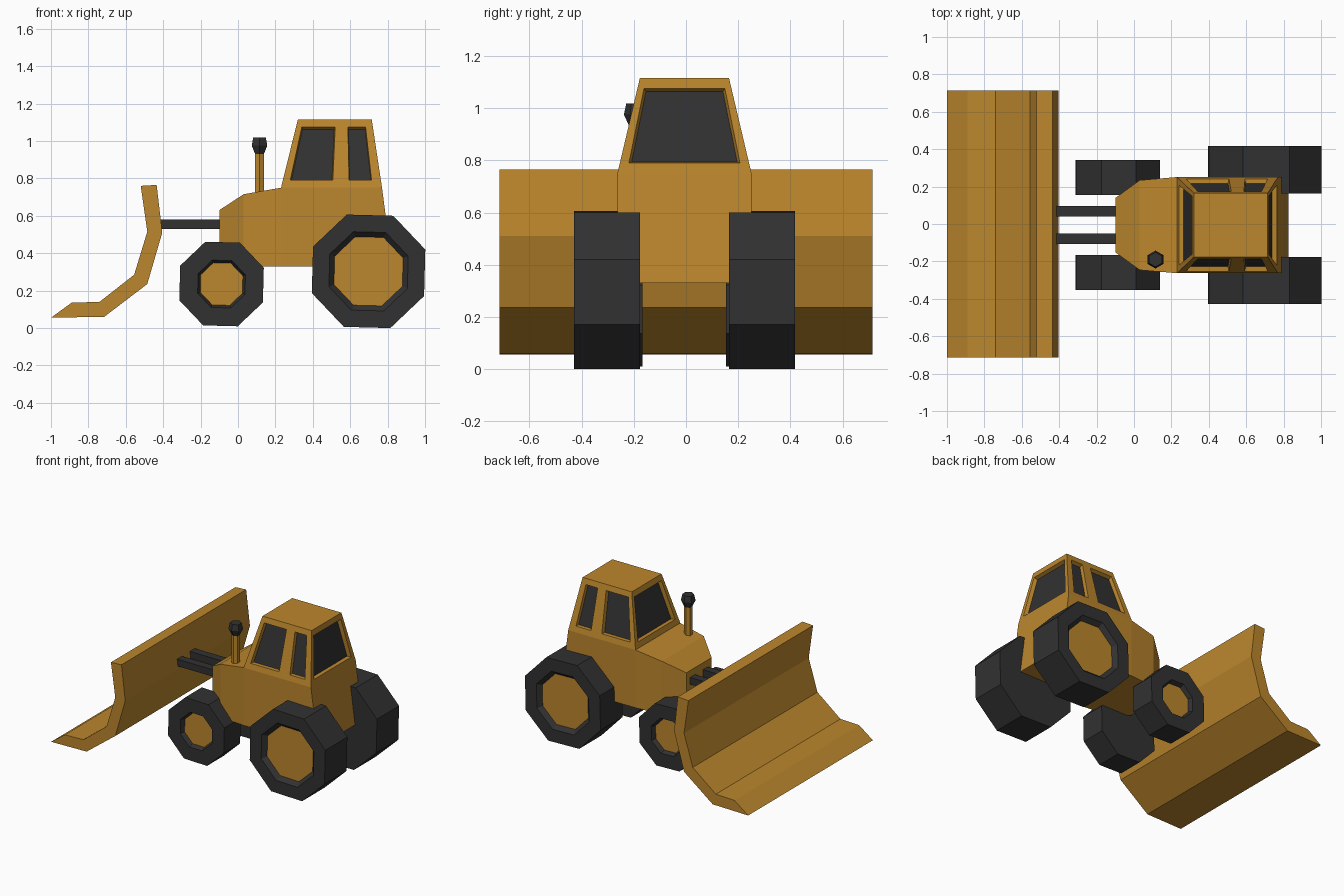
import bpy, bmesh
from math import sin, cos, radians, tau
from mathutils import Vector

if "Cube" in bpy.data.objects:
    bpy.data.objects.remove(bpy.data.objects["Cube"])

MID = -0.006  # the tractor sits a hair off the blade's centre line


def material(name, rgb):
    m = bpy.data.materials.new(name)
    m.diffuse_color = (*rgb, 1)
    m.use_nodes = True
    m.node_tree.nodes["Principled BSDF"].inputs["Base Color"].default_value = m.diffuse_color
    return m


GOLD = material("gold_paint", (0.50, 0.24, 0.026))
DARK = material("dark_rubber", (0.031, 0.031, 0.031))


def make(name, bm, mat, recalc=True):
    bmesh.ops.remove_doubles(bm, verts=bm.verts, dist=1e-5)
    if recalc:
        bmesh.ops.recalc_face_normals(bm, faces=bm.faces)
    me = bpy.data.meshes.new(name)
    bm.to_mesh(me)
    bm.free()
    me.materials.append(mat)
    ob = bpy.data.objects.new(name, me)
    bpy.context.collection.objects.link(ob)
    return ob


def loft(name, rings, mat, cap_start=True, cap_end=True):
    """Skin a row of equal-length point rings."""
    bm = bmesh.new()
    vs = [[bm.verts.new(p) for p in r] for r in rings]
    n = len(vs[0])
    for a, b in zip(vs, vs[1:]):
        for i in range(n):
            j = (i + 1) % n
            bm.faces.new((a[i], a[j], b[j], b[i]))
    if cap_start:
        bm.faces.new(vs[0][::-1])
    if cap_end:
        bm.faces.new(vs[-1])
    return make(name, bm, mat)


def ring(centre, r, n, phase, axis):
    cx, cy, cz = centre
    pts = []
    for i in range(n):
        a = radians(phase) + tau * i / n
        u, v = r * cos(a), r * sin(a)
        pts.append((cx + u, cy, cz + v) if axis == "y" else (cx + u, cy + v, cz))
    return pts


# Dozer blade: side profile swept across the width
BLADE = [(-0.52, 0.76), (-0.435, 0.765), (-0.405, 0.51), (-0.485, 0.235), (-0.715, 0.06),
         (-1.0, 0.055), (-0.89, 0.135), (-0.74, 0.14), (-0.555, 0.285), (-0.485, 0.515)]
loft("blade", [[(x, y, z) for x, z in BLADE] for y in (-0.715, 0.715)], GOLD)

# Push arms
for side, s in (("right", -1), ("left", 1)):
    y0, y1 = MID + s * 0.045, MID + s * 0.102
    loft(side + "_push_arm",
         [[(x, y0, 0.53), (x, y1, 0.53), (x, y1, 0.58), (x, y0, 0.58)] for x in (-0.42, -0.08)], DARK)

# Body: cross-sections from nose to tail (bottom x, top x, half width, top z)
SECTIONS = [(-0.10, -0.10, 0.145, 0.63), (0.03, 0.03, 0.24, 0.715),
            (0.23, 0.23, 0.257, 0.75), (0.825, 0.77, 0.257, 0.75)]
loft("body", [[(xb, MID - w, 0.33), (xb, MID + w, 0.33), (xt, MID + w, zt), (xt, MID - w, zt)]
              for xb, xt, w, zt in SECTIONS], GOLD)

# Cab: tapered box whose four walls hold recessed windows
base = [Vector((x, MID + y, 0.75)) for x, y in
        ((0.23, -0.257), (0.77, -0.257), (0.77, 0.257), (0.23, 0.257))]
roof = [Vector((x, MID + y, 1.115)) for x, y in
        ((0.32, -0.171), (0.715, -0.171), (0.715, 0.171), (0.32, 0.171))]
SIDE = [0, 0.075, 0.51, 0.675, 0.905, 1]
END = [0, 0.07, 0.93, 1]
WALLS = [SIDE, END, [1 - u for u in reversed(SIDE)], END]
ROWS = [0, 0.11, 0.89, 1]
cab, glass = bmesh.new(), bmesh.new()


def quad(bm, pts):
    bm.faces.new([bm.verts.new(p) for p in pts])


for k, cols in enumerate(WALLS):
    a, b, c, d = base[k], base[(k + 1) % 4], roof[(k + 1) % 4], roof[k]
    inward = -(b - a).cross(d - a).normalized() * 0.025
    for i in range(len(cols) - 1):
        for j in range(3):
            cell = [a.lerp(b, u).lerp(d.lerp(c, u), v) for u, v in
                    ((cols[i], ROWS[j]), (cols[i + 1], ROWS[j]),
                     (cols[i + 1], ROWS[j + 1]), (cols[i], ROWS[j + 1]))]
            if j == 1 and i % 2 == 1:
                centre = sum(cell, Vector()) / 4
                deep = [p.lerp(centre, 0.05) + inward for p in cell]
                quad(glass, deep)
                for m in range(4):
                    n = (m + 1) % 4
                    quad(cab, (cell[m], cell[n], deep[n], deep[m]))
            else:
                quad(cab, cell)
quad(cab, roof)
make("cab", cab, GOLD, recalc=False)
make("cab_windows", glass, DARK, recalc=False)

# Exhaust pipe and its cap
PIPE = (0.115, -0.19)
loft("exhaust_pipe", [ring((*PIPE, z), 0.027, 6, 30, "z") for z in (0.68, 0.94)], GOLD)
loft("exhaust_cap", [ring((*PIPE, z), r, 6, 30, "z")
                     for z, r in ((0.93, 0.027), (0.975, 0.048), (1.018, 0.039))], DARK)

# Wheels: octagonal tyres with a dished hub on the outer side
WHEELS = [("front", -0.088, 0.235, 0.242, 0.137, 0.122, 0.16, 0.348),
          ("rear", 0.698, 0.303, 0.325, 0.227, 0.198, 0.17, 0.423)]
for end, x, z, r, rim, hub, y_in, y_out in WHEELS:
    for side, s in (("right", -1), ("left", 1)):
        def loop(y, rad):
            return ring((x, MID + s * y, z), rad, 8, 21, "y")
        loft(f"{end}_{side}_tyre",
             [loop(y_in, r), loop(y_out, r), loop(y_out, rim), loop(y_out - 0.03, hub)],
             DARK, cap_end=False)
        loft(f"{end}_{side}_hub", [loop(y_out - 0.06, hub), loop(y_out - 0.03, hub)], GOLD)
